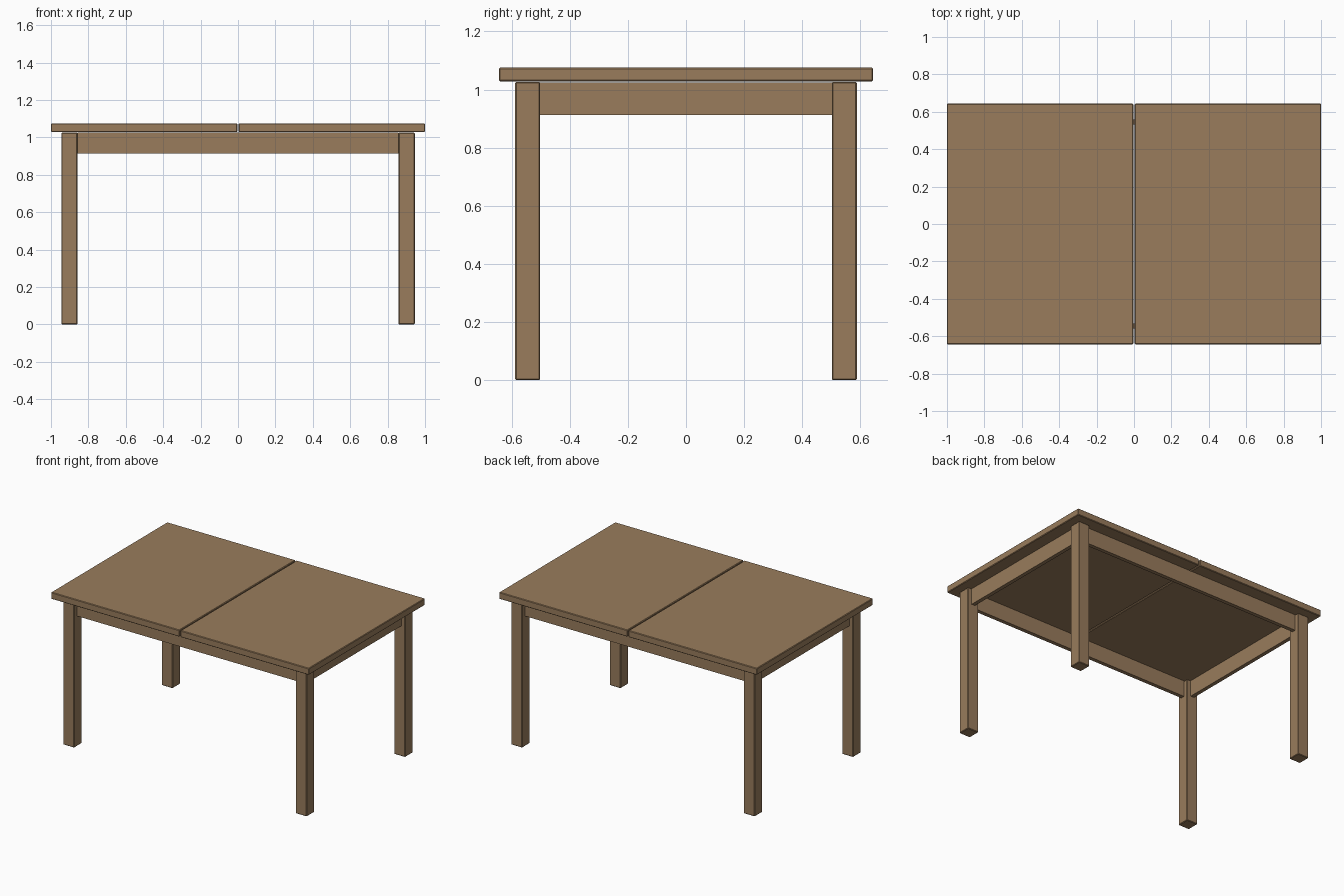
import bpy, bmesh

if "Cube" in bpy.data.objects:
    bpy.data.objects.remove(bpy.data.objects["Cube"])

wood = bpy.data.materials.new("brown wood")
wood.diffuse_color = (0.319, 0.202, 0.107, 1)
wood.use_nodes = True
wood.node_tree.nodes["Principled BSDF"].inputs["Base Color"].default_value = wood.diffuse_color


def box(name, centre, size, bevel=0.0):
    """Box mesh with optional small edge bevel."""
    bm = bmesh.new()
    bmesh.ops.create_cube(bm, size=1)
    for v in bm.verts:
        v.co = [c + s * p for c, s, p in zip(centre, size, v.co)]
    mesh = bpy.data.meshes.new(name)
    bm.to_mesh(mesh)
    bm.free()
    mesh.materials.append(wood)
    ob = bpy.data.objects.new(name, mesh)
    bpy.context.collection.objects.link(ob)
    if bevel:
        mod = ob.modifiers.new("soft edges", 'BEVEL')
        mod.width = bevel
        mod.segments = 1
    return ob


LEG, LEG_TOP = 0.086, 1.026
LX, LY = 0.902, 0.545            # leg centres
APRON_Z, APRON_H, APRON_T = 0.969, 0.112, 0.027

# legs
for sx, side in ((-1, "left"), (1, "right")):
    for sy, end in ((-1, "front"), (1, "back")):
        box(f"{end}_{side}_leg", (sx * LX, sy * LY, LEG_TOP / 2),
            (LEG, LEG, LEG_TOP), 0.004)

# aprons between the legs, centred on leg thickness
for sy, end in ((-1, "front"), (1, "back")):
    box(f"{end}_apron", (0, sy * LY, APRON_Z), (2 * LX - LEG, APRON_T, APRON_H))
for sx, side in ((-1, "left"), (1, "right")):
    box(f"{side}_apron", (sx * LX, 0, APRON_Z), (APRON_T, 2 * LY - LEG, APRON_H))

# two table top halves with a narrow gap
GAP = 0.008
for sx, side in ((-1, "left"), (1, "right")):
    w = 1 - GAP / 2
    box(f"{side}_top_half", (sx * (GAP / 2 + w / 2), 0, 1.0515),
        (w, 1.288, 0.047), 0.004)
